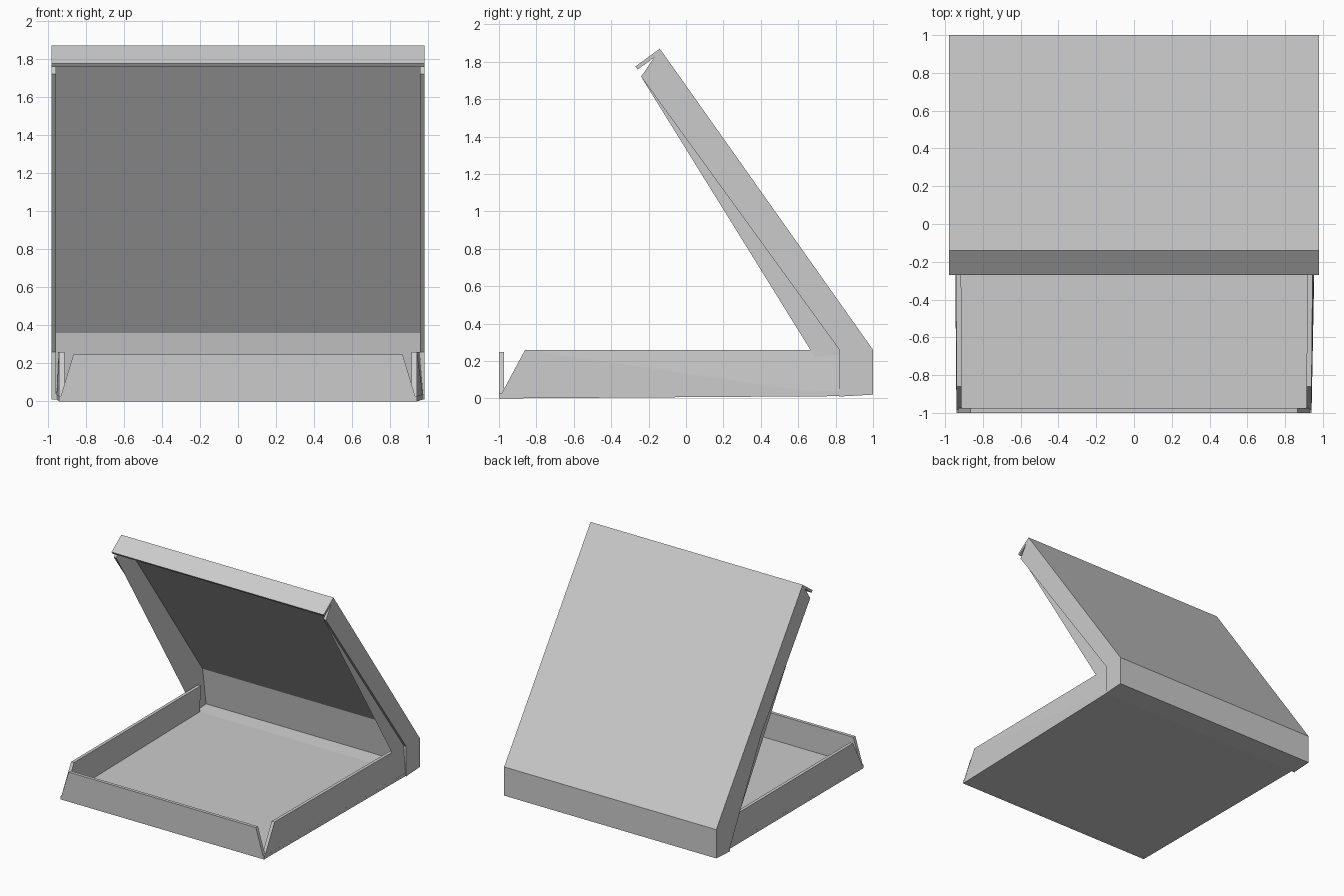
import bpy, bmesh

if "Cube" in bpy.data.objects:
    bpy.data.objects.remove(bpy.data.objects["Cube"])


def slab(name, side_a, side_b):
    """Solid between two matching outlines (lists of xyz points)."""
    bm = bmesh.new()
    a = [bm.verts.new(p) for p in side_a]
    b = [bm.verts.new(p) for p in side_b]
    n = len(a)
    bm.faces.new(a)
    bm.faces.new(b[::-1])
    for i in range(n):
        j = (i + 1) % n
        bm.faces.new((a[i], b[i], b[j], a[j]))
    # triangulate so concave and slightly warped panels stay clean
    bmesh.ops.triangulate(bm, faces=[f for f in bm.faces if len(f.verts) > 3 and f.calc_area() > 0])
    bmesh.ops.recalc_face_normals(bm, faces=bm.faces)
    mesh = bpy.data.meshes.new(name)
    bm.to_mesh(mesh)
    bm.free()
    obj = bpy.data.objects.new(name, mesh)
    bpy.context.collection.objects.link(obj)
    return obj


def prism(name, yz, x0, x1):
    return slab(name, [(x0, y, z) for y, z in yz], [(x1, y, z) for y, z in yz])


T = 0.027               # cardboard thickness
LEFT, RIGHT = -0.955, 0.975   # tray half widths at the back, bottom edge

# tray floor, slightly wider and higher toward the back
floor = [(-0.94, -1, 0), (0.94, -1, 0), (RIGHT, 0.82, 0.012), (LEFT, 0.82, 0.012)]
slab("tray_floor", floor, [(x, y, z + T) for x, y, z in floor])

# tray front wall, tapered toward the top
front = [(-0.94, 0), (0.94, 0), (0.865, 0.247), (-0.865, 0.247)]
slab("tray_front_wall", [(x, -1, z) for x, z in front], [(x, -1 + T, z) for x, z in front])

# tray side walls with slanted front ends
for side, s, back_top, back_bottom in (("left", -1, 0.945, -LEFT), ("right", 1, 0.955, RIGHT)):
    outer = [(0.94, -1, 0), (0.94, -0.86, 0.26), (back_top, 0.82, 0.26), (back_bottom, 0.82, 0.012)]
    slab(side + "_tray_wall", [(s * x, y, z) for x, y, z in outer],
         [(s * (x - T), y, z) for x, y, z in outer])

# lid: hinge strip, back wall, raised panel and folded front lip in one profile
lid = [(0.82, 0.01), (1, 0.02), (1, 0.26), (-0.14, 1.87), (-0.27, 1.775),
       (-0.258, 1.758), (-0.148, 1.84), (0.9, 0.36), (0.945, 0.05), (0.82, 0.039)]
prism("lid_panel", lid, -0.98, 0.98)

# lid side flaps, running down to the hinge
flap = [(0.82, 0.01), (1, 0.02), (1, 0.26), (-0.14, 1.87), (-0.24, 1.72), (0.82, 0.26)]
for side, s in (("left", -1), ("right", 1)):
    prism(side + "_lid_flap", flap, s * 0.98, s * 0.957)
